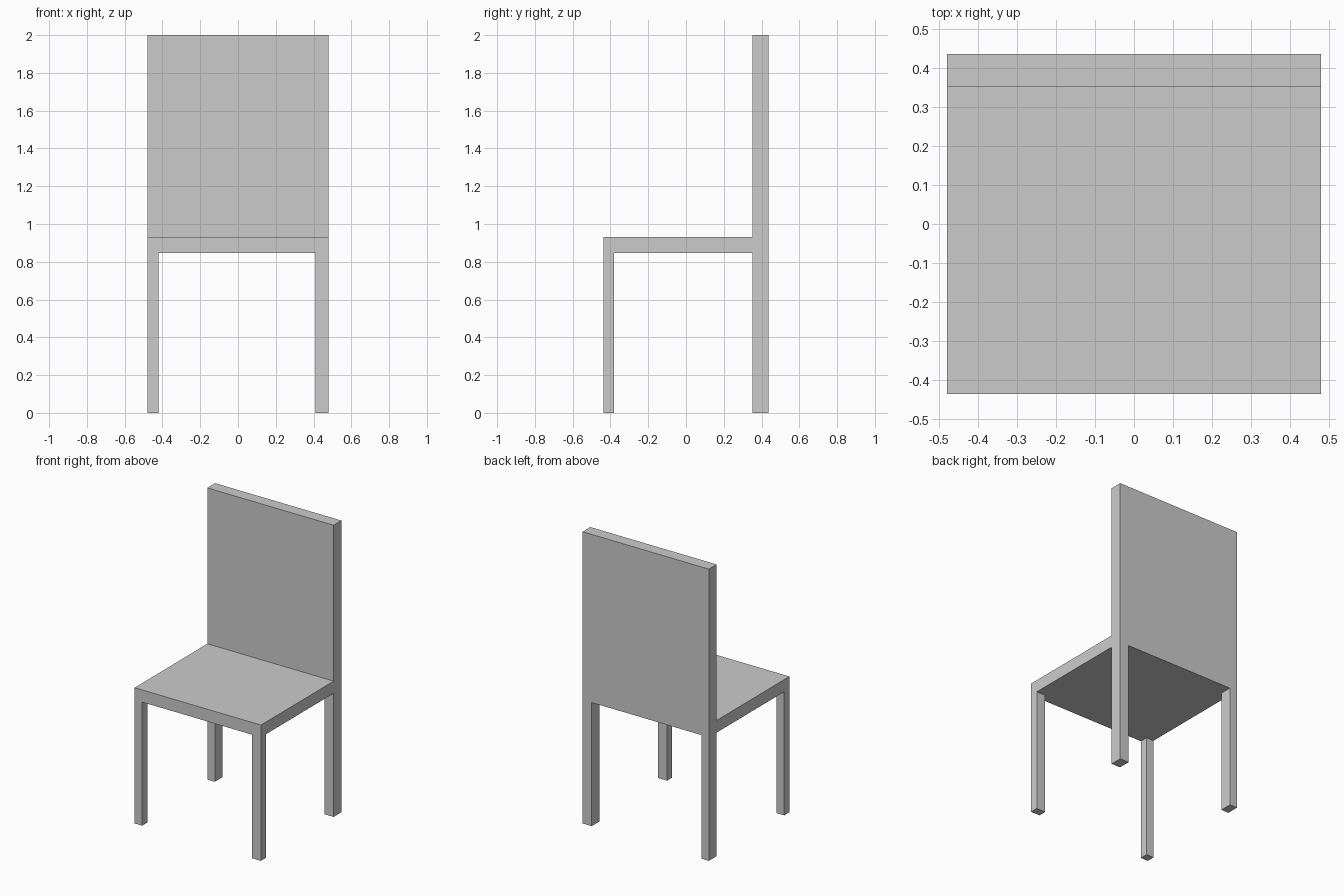
import bpy
import bmesh
from mathutils import Matrix, Vector

if "Cube" in bpy.data.objects:
    bpy.data.objects.remove(bpy.data.objects["Cube"])

HALF_X, HALF_Y = 0.479, 0.436
SEAT_LOW, SEAT_TOP, BACK_TOP = 0.847, 0.931, 2.0
X_CUTS = (-0.422, 0.41)     # inner sides of the legs
Y_CUTS = (-0.38, 0.352)     # back of front legs, front of back legs


def cut(bm, co, normal):
    bmesh.ops.bisect_plane(bm, geom=bm.verts[:] + bm.edges[:] + bm.faces[:],
                           plane_co=co, plane_no=normal)


def extrude_to(bm, z, z_new, inside):
    """Extrude the horizontal faces at height z whose centre passes the test."""
    faces = []
    for f in bm.faces:
        if all(abs(v.co.z - z) < 1e-4 for v in f.verts):
            if inside(f.calc_center_median()):
                faces.append(f)
    new = bmesh.ops.extrude_face_region(bm, geom=faces)["geom"]
    for v in new:
        if isinstance(v, bmesh.types.BMVert):
            v.co.z = z_new


bm = bmesh.new()

# Seat slab, divided along the leg lines
size = Vector((2 * HALF_X, 2 * HALF_Y, SEAT_TOP - SEAT_LOW))
centre = Vector((0, 0, (SEAT_TOP + SEAT_LOW) / 2))
bmesh.ops.create_cube(bm, size=1,
                      matrix=Matrix.Translation(centre) @ Matrix.Diagonal(size).to_4x4())
for x in X_CUTS:
    cut(bm, (x, 0, 0), (1, 0, 0))
for y in Y_CUTS:
    cut(bm, (0, y, 0), (0, 1, 0))

# Four legs, pulled down from the corners
extrude_to(bm, SEAT_LOW, 0.0,
           lambda c: not X_CUTS[0] < c.x < X_CUTS[1] and not Y_CUTS[0] < c.y < Y_CUTS[1])

# Backrest, pulled up from the rear strip
extrude_to(bm, SEAT_TOP, BACK_TOP, lambda c: c.y > Y_CUTS[1])

# Merge flush faces into clean flat panels
bmesh.ops.dissolve_limit(bm, angle_limit=0.01, verts=bm.verts[:], edges=bm.edges[:])
bmesh.ops.recalc_face_normals(bm, faces=bm.faces[:])

mesh = bpy.data.meshes.new("chair")
bm.to_mesh(mesh)
bm.free()
bpy.context.collection.objects.link(bpy.data.objects.new("chair", mesh))
